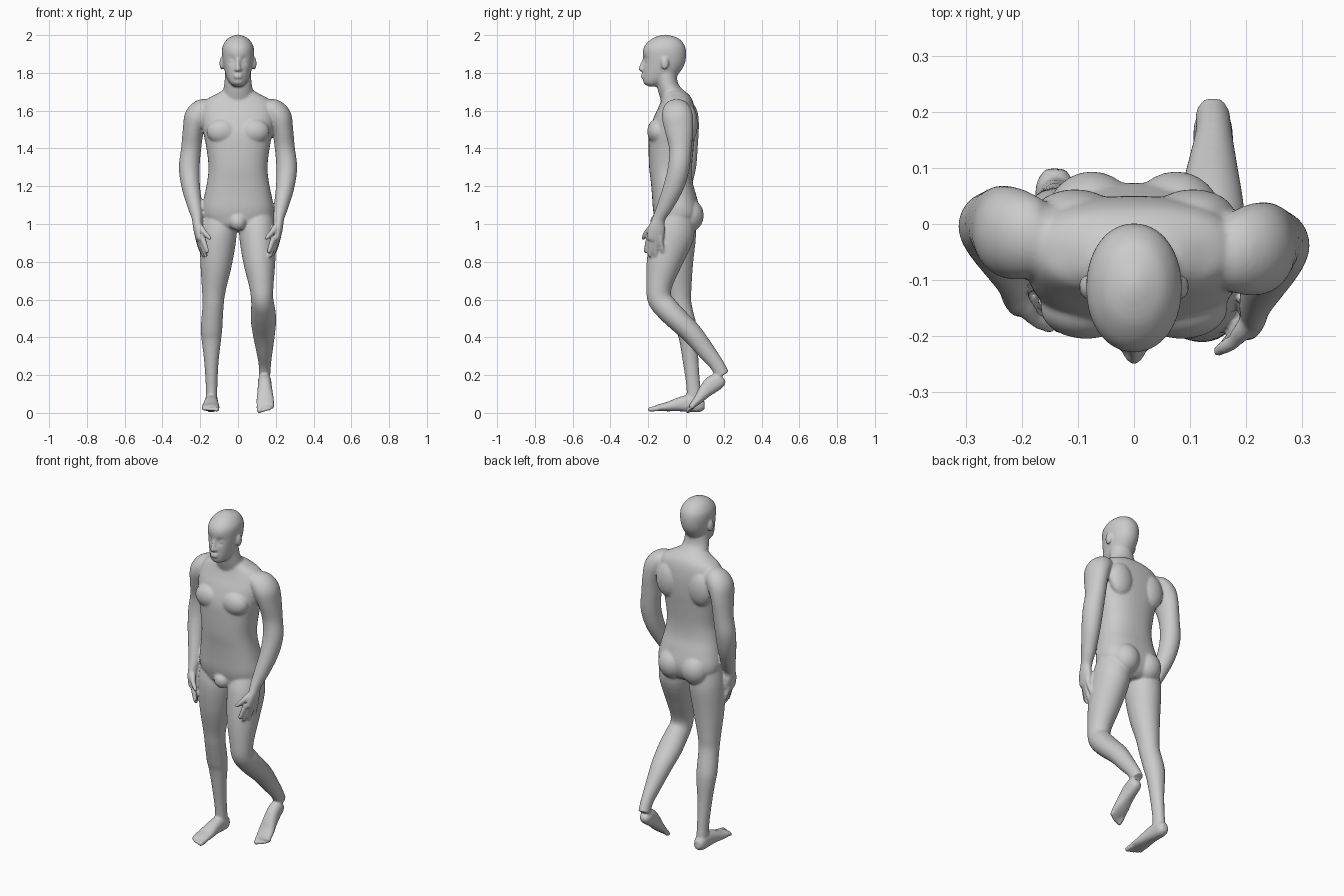
import bpy, bmesh, math
from mathutils import Vector, Matrix

bm = bmesh.new()
X = Vector((1, 0, 0))


def spline(secs, steps):
    """Catmull-Rom through the sections."""
    out = []
    for i in range(len(secs) - 1):
        a, b, c, d = (secs[min(max(i + k, 0), len(secs) - 1)] for k in (-1, 0, 1, 2))
        for s in range(steps):
            t = s / steps
            out.append([0.5 * (2 * q + (r - p) * t + (2 * p - 5 * q + 4 * r - w) * t * t
                               + (3 * q - p - 3 * r + w) * t ** 3)
                        for p, q, r, w in zip(a, b, c, d)])
    return out + [list(secs[-1])]


def loft(secs, tilt=True, power=2.0, n=40, steps=5):
    """Closed tube through sections (x, y, z, half width, half depth)."""
    pts = spline(secs, steps)
    rings = []
    for i, (x, y, z, a, b) in enumerate(pts):
        t = Vector((0, 0, 1))
        if tilt:
            t = (Vector(pts[min(i + 1, len(pts) - 1)][:3]) - Vector(pts[max(i - 1, 0)][:3])).normalized()
        u = (X - t * X.dot(t)).normalized()
        v = t.cross(u)
        ring = []
        for k in range(n):
            c, s = math.cos(math.tau * k / n), math.sin(math.tau * k / n)
            c, s = (math.copysign(abs(q) ** (2 / power), q) for q in (c, s))
            ring.append(bm.verts.new(Vector((x, y, z)) + u * a * c + v * b * s))
        rings.append(ring)
    for r, q in zip(rings, rings[1:]):
        for k in range(n):
            bm.faces.new((r[k], r[(k + 1) % n], q[(k + 1) % n], q[k]))
    bm.faces.new(rings[0][::-1])
    bm.faces.new(rings[-1])
    return [v for r in rings for v in r]


def ball(c, r):
    m = Matrix.Translation(c) @ Matrix.Diagonal((*r, 1))
    bmesh.ops.create_uvsphere(bm, u_segments=24, v_segments=16, radius=1, matrix=m)


def digit(p, q, r0, r1):
    p, q = Vector(p), Vector(q)
    m = (p + q) / 2
    loft([(*p, r0, r0), (*m, r0, r0), (*q, r1, r1)], n=12, steps=3)
    ball(q, (r1, r1, r1))


def upright(rows, power):
    """Horizontal sections given as (z, front y, back y, half width)."""
    return loft([(0, (f + b) / 2, z, w, (b - f) / 2) for z, f, b, w in rows], False, power)


# torso
upright([(.96, -.10, .02, .05), (.985, -.15, .05, .12), (1.03, -.165, .07, .18), (1.08, -.175, .072, .19),
         (1.15, -.18, .055, .178), (1.22, -.186, .036, .164), (1.30, -.195, .032, .156), (1.40, -.198, .04, .167),
         (1.48, -.195, .048, .183), (1.56, -.172, .05, .195), (1.62, -.145, .044, .19), (1.66, -.13, .032, .165),
         (1.685, -.125, .015, .12), (1.705, -.12, -.01, .085)], 2.4)
for s in (-1, 1):
    ball((s * .085, -.150, 1.49), (.082, .055, .068))   # chest
    ball((s * .105, .015, 1.53), (.075, .047, .10))     # shoulder blade
    ball((s * .075, .012, 1.045), (.082, .082, .09))    # buttock
ball((0, -.15, 1.01), (.045, .04, .045))

# neck and head
loft([(0, -.05, 1.62, .085, .07), (0, -.072, 1.69, .082, .072), (0, -.098, 1.74, .073, .058),
      (0, -.11, 1.80, .068, .06)], False)
head = upright([(1.728, -.20, -.14, .022), (1.745, -.224, -.11, .042), (1.77, -.228, -.06, .058),
                (1.80, -.228, -.035, .068), (1.84, -.228, -.010, .077), (1.88, -.228, 0, .083),
                (1.92, -.228, 0, .085), (1.95, -.215, -.010, .078), (1.98, -.182, -.035, .056),
                (1.996, -.145, -.075, .027), (2.003, -.115, -.105, .005)], 2.1)
for s in (-1, 1):
    socket = Vector((s * .033, -.219, 1.866))
    for v in head:
        v.co.y += .014 * math.exp(-((v.co - socket).length / .019) ** 2)
    ball((s * .033, -.203, 1.864), (.015, .012, .010))
    ball((s * .087, -.112, 1.85), (.011, .021, .034))
    ball((s * .011, -.231, 1.818), (.011, .010, .009))
loft([(0, -.222, 1.875, .008, .008), (0, -.232, 1.845, .010, .010), (0, -.241, 1.82, .012, .011),
      (0, -.230, 1.81, .010, .006)], n=14)
for z in (1.789, 1.777):
    ball((0, -.226, z), (.024, .014, .007))

# arms with hands, the left one held further back
ARM = [(.14, -.05, 1.605, .05, .06), (.185, -.05, 1.60, .062, .075), (.218, -.045, 1.565, .066, .082),
       (.236, -.037, 1.50, .056, .076), (.248, -.03, 1.40, .053, .060), (.258, -.038, 1.30, .055, .057),
       (.25, -.065, 1.20, .049, .054), (.23, -.108, 1.10, .039, .043), (.216, -.143, 1.03, .029, .034),
       (.213, -.155, .975, .024, .045), (.206, -.164, .925, .018, .045), (.203, -.166, .912, .013, .038)]
DIGITS = [((.190, -.195, .935), (.163, -.214, .855), .014), ((.202, -.178, .925), (.172, -.192, .835), .014),
          ((.212, -.157, .925), (.184, -.160, .837), .0135), ((.218, -.135, .935), (.198, -.125, .857), .012),
          ((.205, -.175, .99), (.178, -.210, .955), .017), ((.178, -.210, .955), (.150, -.226, .925), .0135)]
for s, dy in ((1, 0), (-1, .028)):
    def place(x, y, z):
        return (s * x, y + dy + (dy * .7 * max(0, 1.6 - z)), z)
    loft([(*place(*p[:3]), *p[3:]) for p in ARM])
    for p, q, r in DIGITS:
        digit(place(*p), place(*q), r, r * .78)

# standing leg
loft([(-.10, -.045, 1.06, .085, .085), (-.104, -.05, .95, .097, .103), (-.115, -.05, .80, .085, .089),
      (-.128, -.037, .65, .063, .066), (-.132, -.028, .57, .056, .058), (-.140, .002, .45, .057, .056),
      (-.141, .014, .39, .052, .050), (-.141, .024, .28, .039, .042), (-.140, .038, .15, .031, .037),
      (-.140, .045, .06, .031, .04)])
# bent leg
loft([(.10, -.05, 1.06, .085, .09), (.103, -.07, .95, .097, .114), (.113, -.115, .80, .085, .094),
      (.124, -.143, .67, .064, .068), (.128, -.138, .60, .059, .064), (.133, -.095, .545, .064, .063),
      (.135, -.04, .49, .067, .060), (.137, .032, .42, .059, .055), (.140, .105, .33, .044, .047),
      (.142, .16, .26, .033, .039), (.140, .195, .20, .031, .037)])

# feet: (distance from heel, height, half width, half height) laid along a direction
FOOT = [(0, .045, .018, .022), (.025, .044, .033, .040), (.075, .050, .036, .046), (.135, .045, .040, .037),
        (.195, .033, .046, .025), (.24, .028, .047, .018), (.262, .025, .043, .013)]


def foot(side, heel, angle, k):
    d = Vector((0, -math.cos(angle), -math.sin(angle)))
    up = Vector((0, -math.sin(angle), math.cos(angle)))

    def at(x, l, h):
        return Vector(heel) + X * side * (.14 + x + l * .02) + d * l * k + up * h

    loft([(*at(0, l, h), a, b) for l, h, a, b in FOOT], power=2.3)
    for i in range(5):
        x = -.033 + .018 * i
        r = .015 if i == 0 else .0115 - .0007 * i
        digit(at(x, .245, .024), at(x, .288 - .003 * i * i * .6, .019), r, r * .9)


foot(-1, (0, .098, 0), 0, 1)
foot(1, (0, .222, .152), math.radians(38), .88)

# fuse everything into one smooth skin
bmesh.ops.recalc_face_normals(bm, faces=bm.faces)
mesh = bpy.data.meshes.new("body")
bm.to_mesh(mesh)
bm.free()
body = bpy.data.objects.new("body", mesh)
bpy.context.collection.objects.link(body)
rm = body.modifiers.new("skin", 'REMESH')
rm.mode = 'VOXEL'
rm.voxel_size = .006
rm.use_smooth_shade = True
sm = body.modifiers.new("soften", 'SMOOTH')
sm.factor = .5
sm.iterations = 8
